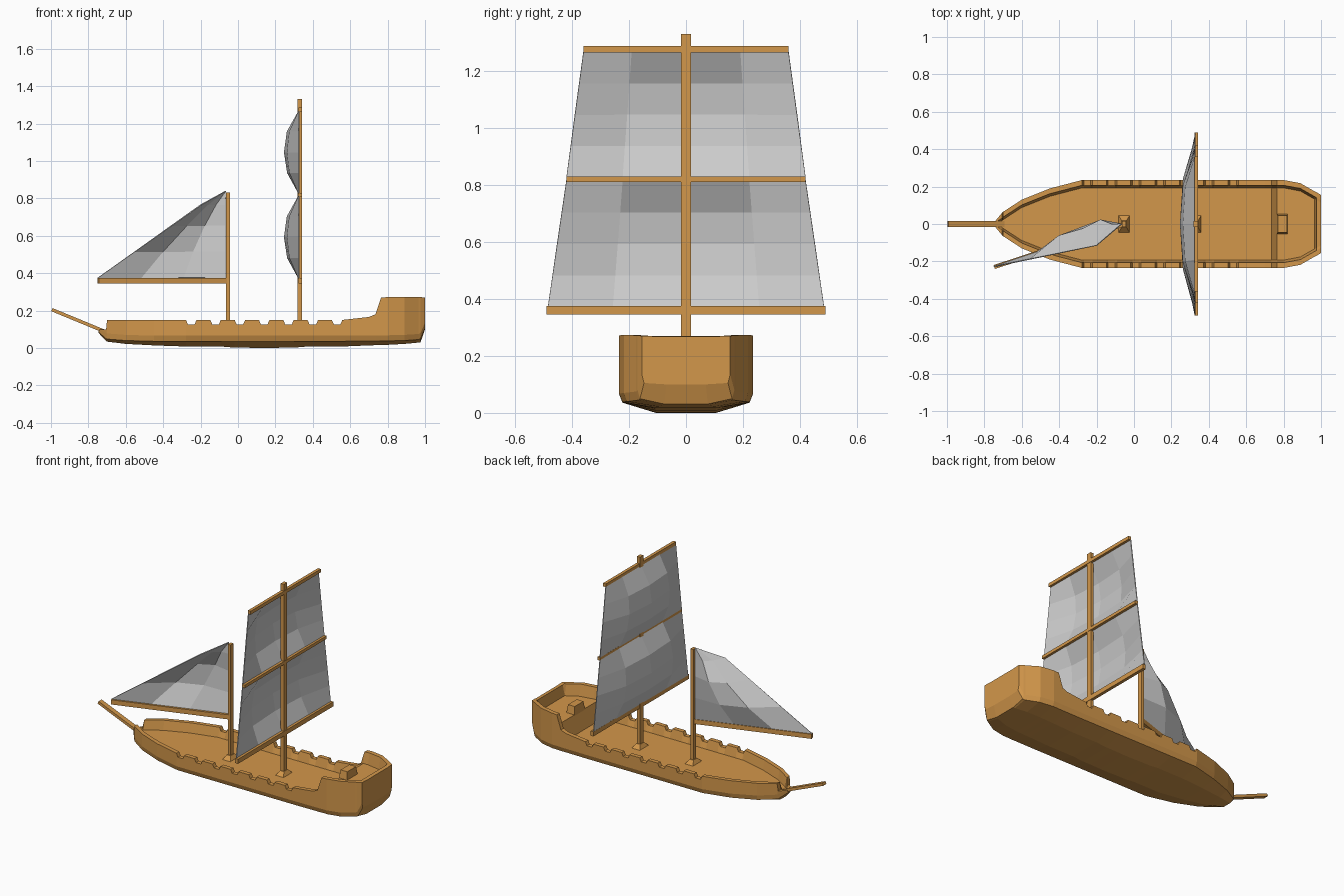
import bpy, bmesh, math
from mathutils import Vector

if "Cube" in bpy.data.objects:
    bpy.data.objects.remove(bpy.data.objects["Cube"])

wood = bpy.data.materials.new("wood")
wood.diffuse_color = (0.65, 0.31, 0.07, 1)
wood.use_nodes = True
wood.node_tree.nodes["Principled BSDF"].inputs["Base Color"].default_value = wood.diffuse_color


def make(name, verts, faces, mat=wood):
    me = bpy.data.meshes.new(name)
    bm = bmesh.new()
    vs = [bm.verts.new(v) for v in verts]
    for f in faces:
        bm.faces.new([vs[i] for i in f])
    bmesh.ops.recalc_face_normals(bm, faces=bm.faces)
    bm.to_mesh(me)
    bm.free()
    ob = bpy.data.objects.new(name, me)
    bpy.context.collection.objects.link(ob)
    if mat:
        me.materials.append(mat)
    return ob


def grid(rows, closed=False):
    """Flatten equal rows of points and return vertices and quads."""
    n = len(rows[0])
    verts = [p for r in rows for p in r]
    faces = []
    for i in range(len(rows) - 1):
        for j in range(n if closed else n - 1):
            k = (j + 1) % n
            faces.append((i*n + j, i*n + k, (i+1)*n + k, (i+1)*n + j))
    return verts, faces


def loft(name, rings):
    verts, faces = grid(rings, True)
    n, m = len(rings[0]), len(verts)
    return make(name, verts, faces + [tuple(range(n)), tuple(range(m - n, m))])


def beam(name, a, b, w, h):
    """Rectangular bar from a to b; w is horizontal, h the other thickness."""
    a, b = Vector(a), Vector(b)
    d = (b - a).normalized()
    side = Vector((0, 1, 0)) if abs(d.z) > 0.9 else d.cross((0, 0, 1)).normalized()
    up = side.cross(d)
    ring = [side*(w/2*s) + up*(h/2*t) for s, t in ((-1, -1), (1, -1), (1, 1), (-1, 1))]
    return loft(name, [[p + r for r in ring] for p in (a, b)])


def frustum(name, x, z0, z1, bottom, top):
    ring = lambda s, z: [(x + i*s[0], j*s[1], z) for i, j in ((-1, -1), (1, -1), (1, 1), (-1, 1))]
    return loft(name, [ring(bottom, z0), ring(top, z1)])


# Hull stations: x, half width, bottom z, chine z, rail z, deck z
D = 0.09
stations = [(-0.745, .012, .08, .085, .10, .095), (-0.705, .06, .037, .05, .10, D),
            (-0.70, .065, .034, .048, .15, D), (-0.60, .13, .022, .04, .15, D),
            (-0.45, .19, .014, .036, .15, D)]
# Gunports cut into the rail
for i in range(7):
    c = -0.25 + i*0.13
    zb = 0.008 if i < 2 else 0.002 if i < 5 else 0.008
    zb = 0 if i == 3 else zb
    for dx, t in ((-.028, .15), (-.018, .127), (.018, .127), (.028, .15)):
        stations.append((c + dx, .235, zb, .036, t, D))
# Raised stern
stations += [(.70, .235, .014, .037, .166, D), (.735, .235, .015, .037, .18, D),
             (.765, .235, .016, .038, .27, .20), (.80, .235, .017, .038, .272, .20),
             (.89, .218, .022, .04, .274, .20), (.965, .175, .029, .045, .272, .20),
             (.976, .17, .031, .05, .272, .27), (1.0, .155, .10, .105, .27, .268)]
rings = []
for x, w, zb, zc, t, d in stations:
    half = [(w*.45, zb), (w*.95, zc), (w, min(zc + .03, t)), (w, t),
            (max(w - .028, w*.5), t), (max(w - .042, w*.3), d)]
    rings.append([(x, y, z) for y, z in half] + [(x, -y, z) for y, z in reversed(half)])
loft("hull", rings)

# Masts, bowsprit and fittings
beam("main_mast", (.33, 0, .09), (.33, 0, 1.33), .034, .022)
beam("fore_mast", (-.053, 0, .09), (-.053, 0, .832), .03, .02)
beam("bowsprit", (-.995, 0, .205), (-.68, 0, .075), .032, .018)
for name, x in (("main_mast_step", .33), ("fore_mast_step", -.053)):
    frustum(name, x, .085, .115, (.032, .05), (.014, .02))
frustum("stern_hatch", .793, .19, .25, (.03, .055), (.024, .045))

# Yards and boom
for name, z, y, h in (("top_yard", 1.276, .36, .022), ("middle_yard", .82, .42, .02),
                      ("lower_yard", .36, .49, .03)):
    beam(name, (.333, -y, z), (.333, y, z), .02, h)
beam("fore_boom", (-.048, 0, .36), (-.747, -.23, .36), .022, .03)


def sail(name, rows):
    ob = make(name, *grid(rows), mat=None)
    bmod = ob.modifiers.new("cloth", 'SOLIDIFY')
    bmod.thickness, bmod.offset = .005, 0
    return ob


# Two billowing square sails
bulge_v = (0, .78, 1, .8, 0)
for name, z0, z1, y0, y1 in (("lower_sail", .37, .815, .485, .42), ("upper_sail", .825, 1.268, .42, .36)):
    rows = []
    for i in range(5):
        v = i / 4
        y, z = y0 + (y1 - y0)*v, z0 + (z1 - z0)*v
        rows.append([(.326 - .078*bulge_v[i]*b, y*u, z)
                     for u, b in ((-1, 0), (-.53, .8), (0, 1), (.53, .8), (1, 0))])
    sail(name, rows)

# Triangular fore sail with a kinked outer edge
tip, kink, apex = Vector((-.75, -.228, .375)), Vector((-.20, -.115, .765)), Vector((-.066, 0, .84))
foot = Vector((-.066, 0, .375))
rows = []
for v in (0, .3, .6, .839):
    luff = foot.lerp(apex, v)
    leech = tip.lerp(kink, v / .839)
    rows.append([luff.lerp(leech, s) + Vector((-.02, .085, 0))*math.sin(math.pi*s)*math.sin(math.pi*v)
                 for s in (0, .33, .66, 1)])
verts, faces = grid(rows)
k = len(verts)
faces += [(k - 4 + j, k - 3 + j, k) for j in range(3)]
fore = make("fore_sail", verts + [apex], faces, None)
m = fore.modifiers.new("cloth", 'SOLIDIFY')
m.thickness, m.offset = .005, 0
